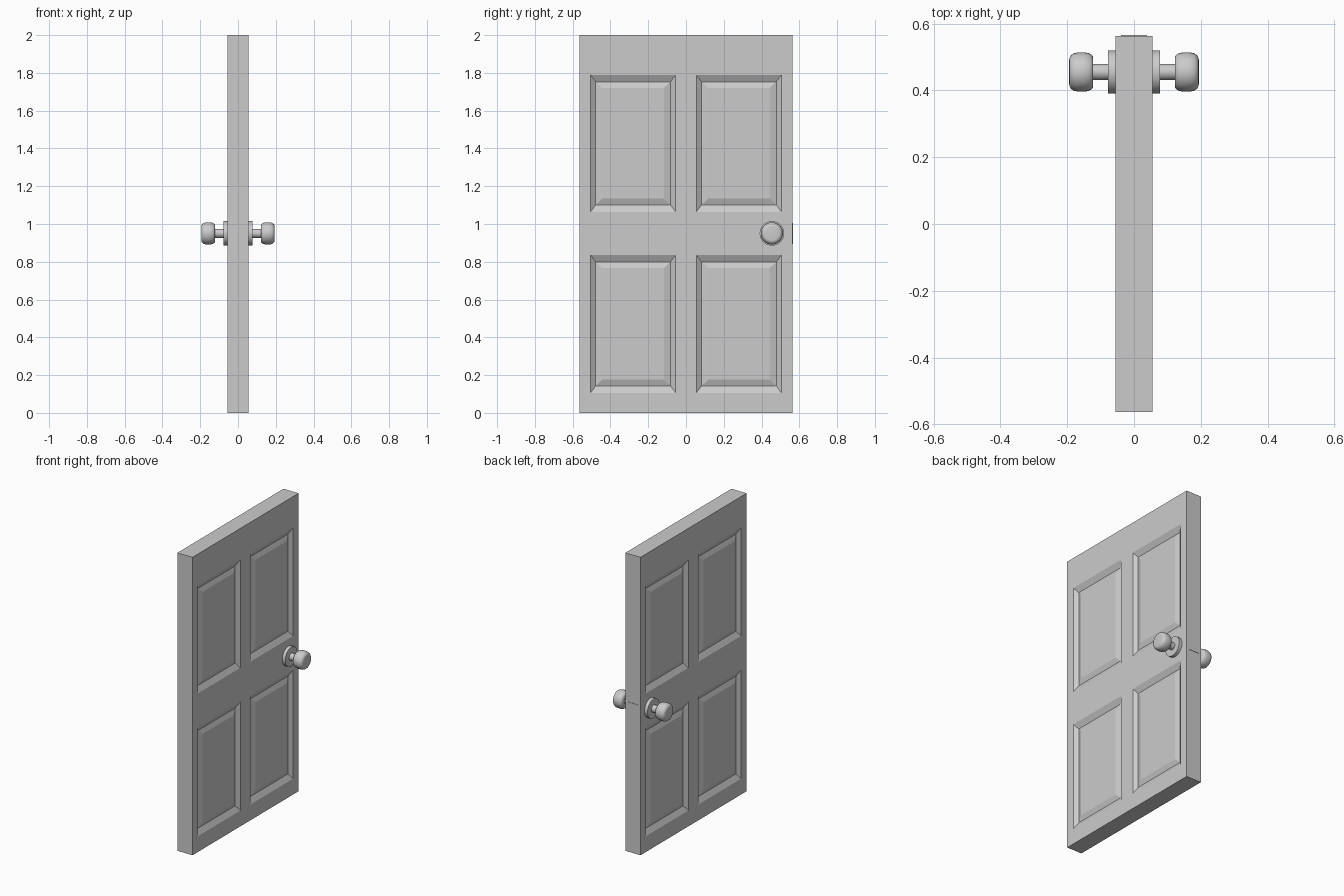
import bpy, bmesh, math
from mathutils import Matrix

if "Cube" in bpy.data.objects:
    bpy.data.objects.remove(bpy.data.objects["Cube"])

HX, HY = 0.056, 0.563          # half thickness, half width of the door
YS = [-HY, -0.505, -0.055, 0.055, 0.505, HY]
ZS = [0, 0.106, 0.836, 1.064, 1.79, 2]
# panel moulding: (side inset, top/bottom inset, depth below the surface)
LEVELS = [(0, 0, 0), (0.027, 0.037, 0.02), (0.062, 0.070, 0.008)]
KNOB_Y, KNOB_Z = 0.455, 0.95


def finish(bm, name, smooth=False):
    bmesh.ops.remove_doubles(bm, verts=bm.verts, dist=1e-5)
    bmesh.ops.recalc_face_normals(bm, faces=bm.faces)
    mesh = bpy.data.meshes.new(name)
    bm.to_mesh(mesh)
    bm.free()
    ob = bpy.data.objects.new(name, mesh)
    bpy.context.collection.objects.link(ob)
    if smooth:
        bpy.ops.object.select_all(action='DESELECT')
        bpy.context.view_layer.objects.active = ob
        ob.select_set(True)
        bpy.ops.object.shade_smooth_by_angle(angle=math.radians(35))
    return ob


def face(bm, pts):
    return bm.faces.new([bm.verts.new(p) for p in pts])


# Door slab: framed grid on both faces, with four raised panels each
bm = bmesh.new()
for s in (-1, 1):
    for i in range(5):
        for j in range(5):
            y0, y1, z0, z1 = YS[i], YS[i + 1], ZS[j], ZS[j + 1]
            if i not in (1, 3) or j not in (1, 3):
                face(bm, [(s * HX, y, z) for y, z in ((y0, z0), (y1, z0), (y1, z1), (y0, z1))])
                continue
            rings = []
            for a, b, d in LEVELS:
                x = s * (HX - d)
                rings.append([(x, y0 + a, z0 + b), (x, y1 - a, z0 + b),
                              (x, y1 - a, z1 - b), (x, y0 + a, z1 - b)])
            for r, q in zip(rings, rings[1:]):
                for k in range(4):
                    n = (k + 1) % 4
                    face(bm, [r[k], r[n], q[n], q[k]])
            face(bm, rings[-1])
# Slab edges
for i in range(5):
    for z in (0, 2):
        face(bm, [(-HX, YS[i], z), (HX, YS[i], z), (HX, YS[i + 1], z), (-HX, YS[i + 1], z)])
    for y in (-HY, HY):
        face(bm, [(-HX, y, ZS[i]), (HX, y, ZS[i]), (HX, y, ZS[i + 1]), (-HX, y, ZS[i + 1])])
finish(bm, "door_slab")


def lathe(name, profile, side, segments=32):
    """Revolve (x, radius) points around the knob axis."""
    bm = bmesh.new()
    vs = [bm.verts.new((side * x, KNOB_Y + r, KNOB_Z)) for x, r in profile]
    edges = [bm.edges.new(p) for p in zip(vs, vs[1:])]
    bmesh.ops.spin(bm, geom=vs + edges, cent=(0, KNOB_Y, KNOB_Z), axis=(1, 0, 0),
                   angle=2 * math.pi, steps=segments, use_duplicate=False)
    return finish(bm, name, True)


# Knob sets on both faces
for side, label in ((1, "right"), (-1, "left")):
    lathe("rose_" + label, [(0.05, 0), (0.05, 0.065), (0.078, 0.065), (0.078, 0)], side)
    lathe("knob_" + label, [(0.07, 0), (0.07, 0.024), (0.122, 0.024), (0.122, 0.045),
                            (0.126, 0.051), (0.135, 0.0565), (0.150, 0.059),
                            (0.168, 0.0585), (0.180, 0.056), (0.188, 0.051),
                            (0.193, 0.043), (0.194, 0.036), (0.194, 0)], side)

# Latch plate on the opening edge
bm = bmesh.new()
bmesh.ops.create_cube(bm, size=1, matrix=Matrix.Translation((0, HY, KNOB_Z))
                      @ Matrix.Diagonal((0.078, 0.005, 0.11, 1)))
finish(bm, "latch_plate")
